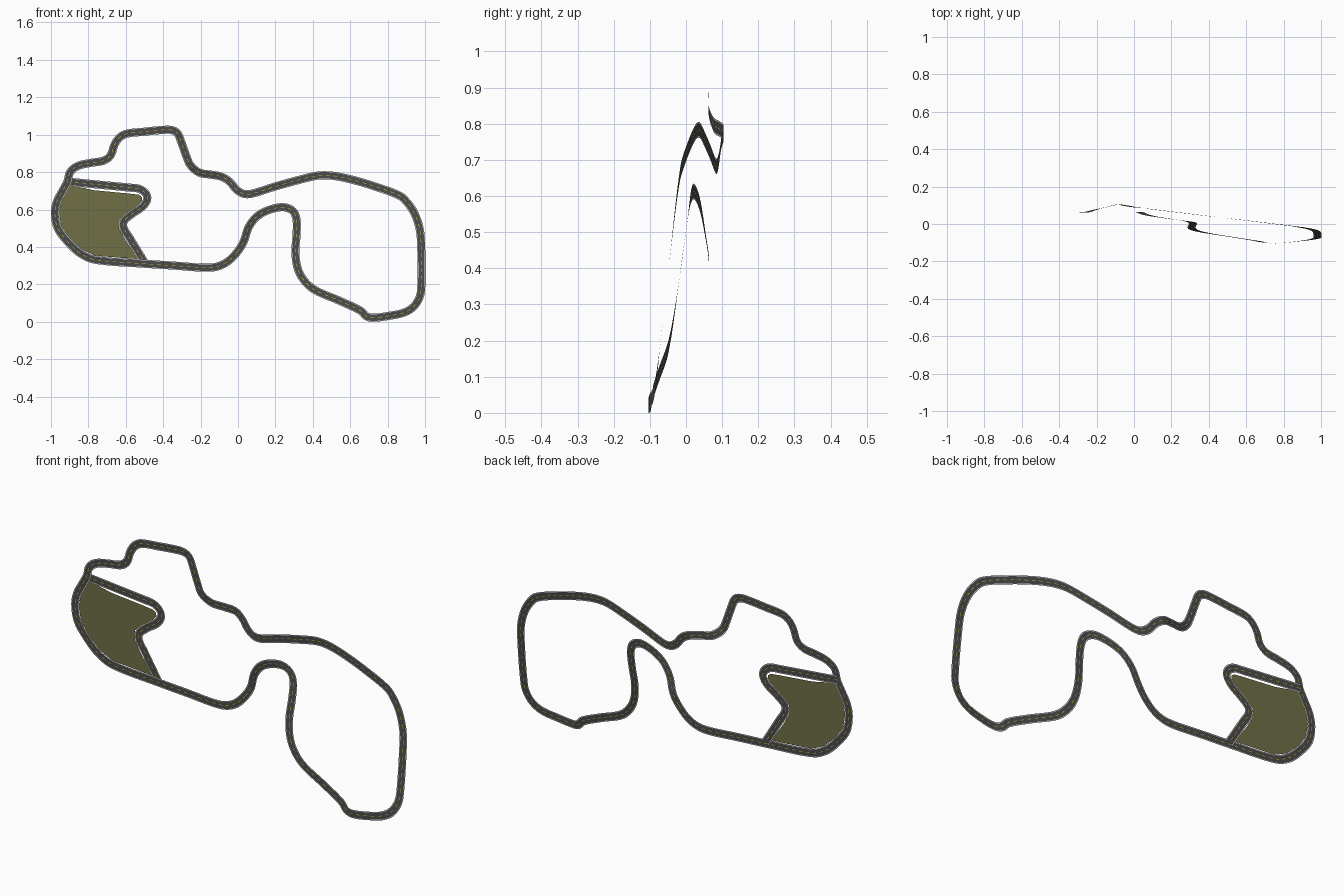
import bpy, bmesh, math
from mathutils import Vector

if "Cube" in bpy.data.objects:
    bpy.data.objects.remove(bpy.data.objects["Cube"])


def material(name, rgb):
    m = bpy.data.materials.new(name)
    m.diffuse_color = (*rgb, 1)
    m.use_nodes = True
    m.node_tree.nodes["Principled BSDF"].inputs["Base Color"].default_value = m.diffuse_color
    return m


ASPHALT = material("asphalt", (0.068, 0.068, 0.068))
WHITE = material("line_white", (0.8, 0.8, 0.8))
YELLOW = material("line_yellow", (0.7, 0.5, 0.02))
GRASS = material("grass", (0.16, 0.16, 0.062))

FLAT = 0.063          # depth of the level western part
HALF = 0.0215         # half width of the road

# Centre line sections as (x, z) points; each ends at the given depth y
SECTIONS = [
    (FLAT, [(-.003, .374), (-.056, .321), (-.115, .294), (-.184, .289), (-.34, .30),
            (-.50, .31), (-.767, .332), (-.848, .369), (-.917, .435), (-.965, .503),
            (-.979, .583), (-.968, .642), (-.938, .70), (-.912, .749)]),
    (FLAT, [(-.896, .802), (-.853, .834), (-.783, .85), (-.719, .861), (-.682, .888),
            (-.66, .947), (-.634, .984), (-.596, 1.005), (-.50, 1.016), (-.409, 1.025),
            (-.356, 1.025), (-.324, 1.008), (-.302, .957), (-.275, .882), (-.253, .835)]),
    (.104, [(-.206, .797), (-.142, .786), (-.088, .775)]),
    (-.02, [(-.045, .749), (-.008, .706), (.03, .684), (.072, .684), (.195, .722),
            (.329, .759), (.425, .781), (.50, .781), (.596, .763), (.73, .724),
            (.864, .674), (.906, .636)]),
    (-.1, [(.944, .578), (.971, .497), (.979, .412), (.979, .171), (.965, .118),
           (.933, .075), (.885, .048), (.81, .032)]),
    (-.103, [(.73, .0215)]),
    (-.03, [(.69, .027), (.655, .059), (.543, .112), (.409, .171), (.35, .225), (.318, .289)]),
    (FLAT, [(.307, .374), (.313, .465), (.313, .545), (.297, .588), (.259, .61),
            (.211, .61), (.142, .588), (.094, .556), (.056, .503), (.03, .428)]),
]

# Short cut road across the western end
SPUR = [(-.912, .749), (-.767, .735), (-.58, .717), (-.527, .71), (-.492, .684),
        (-.486, .652), (-.511, .615), (-.564, .578), (-.610, .537), (-.612, .503),
        (-.58, .449), (-.50, .318)]

# Grass outline inside the short cut
LAWN = [(-.899, .731), (-.77, .703), (-.58, .685), (-.53, .679), (-.515, .668),
        (-.512, .65), (-.528, .630), (-.585, .590), (-.634, .545), (-.636, .497),
        (-.603, .437), (-.533, .335), (-.64, .343), (-.765, .353), (-.835, .386),
        (-.901, .447), (-.945, .510), (-.958, .583), (-.948, .636), (-.92, .69)]


def spline(pts, closed, step):
    """Smooth curve through pts, resampled at an even spacing."""
    n = len(pts)
    get = (lambda i: pts[i % n]) if closed else (lambda i: pts[max(0, min(n - 1, i))])
    dense = []
    for i in range(n if closed else n - 1):
        p0, p1, p2, p3 = (get(i + k) for k in (-1, 0, 1, 2))
        # tangents limited by the local span, so uneven spacing does not overshoot
        span = (p2 - p1).length
        m1 = (p2 - p0).normalized() * span
        m2 = (p3 - p1).normalized() * span
        for k in range(16):
            t = k / 16
            dense.append(p1 * (2*t**3 - 3*t**2 + 1) + m1 * (t**3 - 2*t**2 + t)
                         + p2 * (3*t**2 - 2*t**3) + m2 * (t**3 - t**2))
    dense.append(pts[0] if closed else pts[-1])
    total = sum((b - a).length for a, b in zip(dense, dense[1:]))
    count = 2 * round(total / step / 2)
    out, run, j = [], 0.0, 0
    for k in range(count if closed else count + 1):
        want = total * k / count
        while j < len(dense) - 2 and run + (dense[j + 1] - dense[j]).length < want:
            run += (dense[j + 1] - dense[j]).length
            j += 1
        seg = (dense[j + 1] - dense[j]).length
        out.append(dense[j].lerp(dense[j + 1], (want - run) / seg))
    return out


def finish(name, bm, mats):
    for f in bm.faces:
        f.normal_update()
        if f.normal.y > 0:
            f.normal_flip()
    me = bpy.data.meshes.new(name)
    bm.to_mesh(me)
    bm.free()
    for m in mats:
        me.materials.append(m)
    ob = bpy.data.objects.new(name, me)
    bpy.context.collection.objects.link(ob)


def road(name, pts, closed):
    """Flat ribbon with edge lines and a dashed centre line."""
    path = spline(pts, closed, 0.01)
    cols = [-HALF, -.0198, -.0172, -.0014, .0014, .0172, .0198, HALF]
    band = [0, 1, 0, 2, 0, 1, 0]
    bm, rows, n = bmesh.new(), [], len(path)
    for i, p in enumerate(path):
        a = path[(i - 1) % n] if closed else path[max(i - 1, 0)]
        b = path[(i + 1) % n] if closed else path[min(i + 1, n - 1)]
        d = b - a
        side = Vector((-d.z, 0, d.x)).normalized()
        rows.append([bm.verts.new(p + side * c) for c in cols])
    for i in range(n if closed else n - 1):
        r, s = rows[i], rows[(i + 1) % n]
        for c in range(7):
            f = bm.faces.new((r[c], r[c + 1], s[c + 1], s[c]))
            f.material_index = 0 if band[c] == 2 and i % 4 > 1 else band[c]
    finish(name, bm, [ASPHALT, WHITE, YELLOW])


# Main circuit: depth runs evenly along each section
circuit, y0, last = [], FLAT, Vector((.03, 0, .428))
for y1, pts in SECTIONS:
    vs = [Vector((x, 0, z)) for x, z in pts]
    steps = [(b - a).length for a, b in zip([last] + vs, vs)]
    for k, v in enumerate(vs):
        v.y = y0 + (y1 - y0) * sum(steps[:k + 1]) / sum(steps)
    circuit += vs
    y0, last = y1, Vector((vs[-1].x, 0, vs[-1].z))
road("main_circuit", circuit, True)

# Short cut, a hair behind the circuit where they meet
road("short_cut", [Vector((x, FLAT + .0006, z)) for x, z in SPUR], False)

# Lawn
bm = bmesh.new()
bm.faces.new([bm.verts.new((x, FLAT + .0003, z)) for x, z in LAWN])
bm.normal_update()
bmesh.ops.triangulate(bm, faces=bm.faces[:])
finish("infield_lawn", bm, [GRASS])
